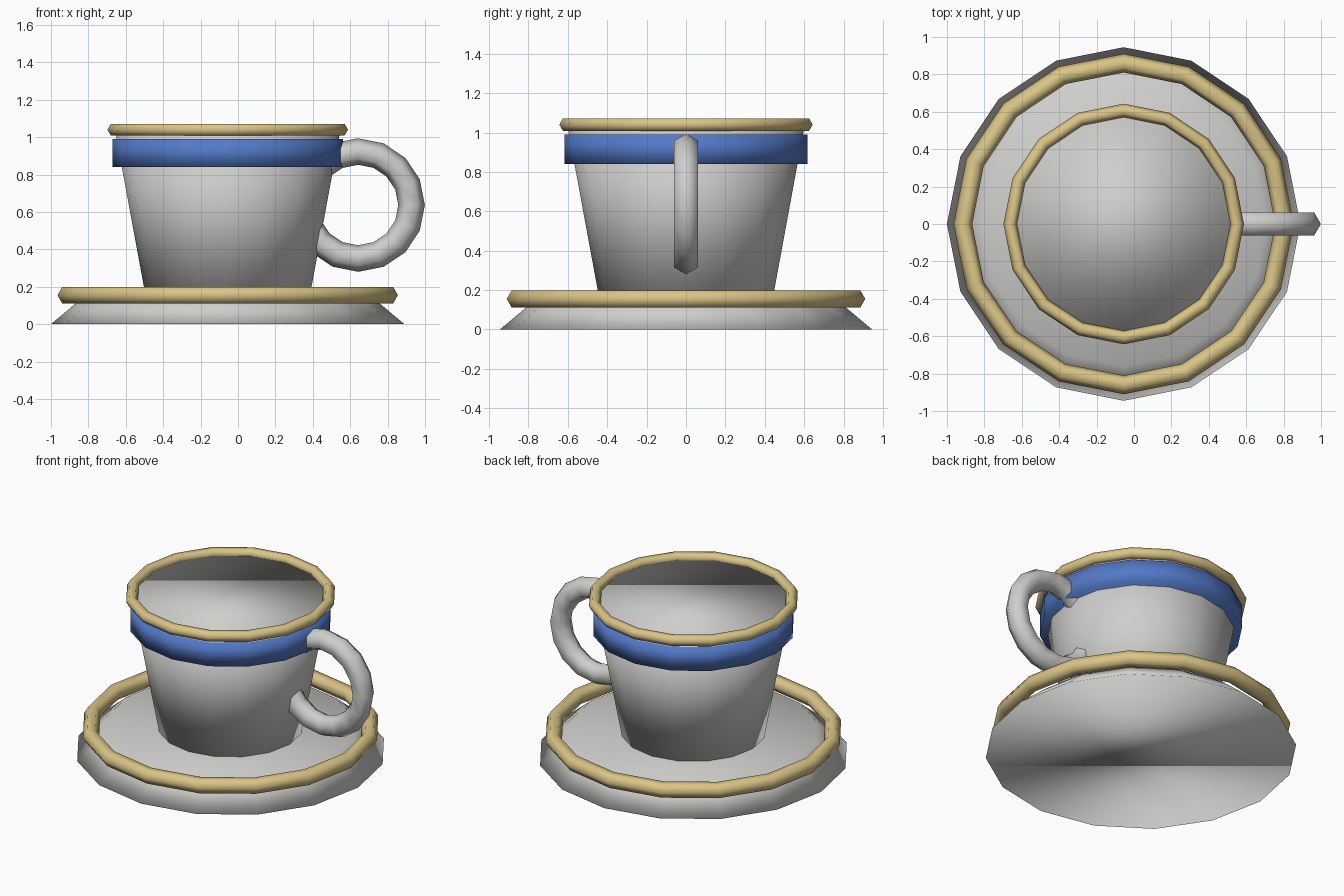
import bpy
import math

if "Cube" in bpy.data.objects:
    bpy.data.objects.remove(bpy.data.objects["Cube"])

CX = -0.055  # axis shared by cup and saucer
SIDES = 16


def material(name, rgb):
    m = bpy.data.materials.new(name)
    m.diffuse_color = (*rgb, 1.0)
    m.use_nodes = True
    m.node_tree.nodes["Principled BSDF"].inputs["Base Color"].default_value = m.diffuse_color
    return m


china = material("pale_grey", (0.62, 0.62, 0.61))
gold = material("gold", (0.70, 0.56, 0.24))
blue = material("blue", (0.085, 0.19, 0.57))


def finish(name, mat):
    ob = bpy.context.object
    ob.name = name
    ob.data.name = name
    ob.data.materials.append(mat)
    bpy.ops.object.shade_smooth()
    return ob


def frustum(name, mat, z0, z1, r0, r1):
    bpy.ops.mesh.primitive_cone_add(
        vertices=SIDES, radius1=r0, radius2=r1, depth=z1 - z0,
        location=(CX, 0, (z0 + z1) / 2))
    return finish(name, mat)


def ring(name, mat, loc, major, minor, rot=(0, 0, 0)):
    bpy.ops.mesh.primitive_torus_add(
        major_segments=SIDES, minor_segments=6, major_radius=major,
        minor_radius=minor, location=loc, rotation=rot)
    return finish(name, mat)


# Saucer and its raised gilt edge
frustum("saucer", china, 0.0, 0.155, 0.945, 0.76)
ring("saucer_rim", gold, (CX, 0, 0.155), 0.86, 0.05)

# Cup body, painted band and gilt lip
frustum("cup", china, 0.155, 1.035, 0.44, 0.602)
frustum("cup_band", blue, 0.84, 0.99, 0.616, 0.616)
ring("cup_rim", gold, (CX, 0, 1.04), 0.607, 0.036)

# Handle ring, its inner part buried in the cup
ring("handle", china, (0.642, 0, 0.637), 0.286, 0.071, (math.pi / 2, 0, 0))
